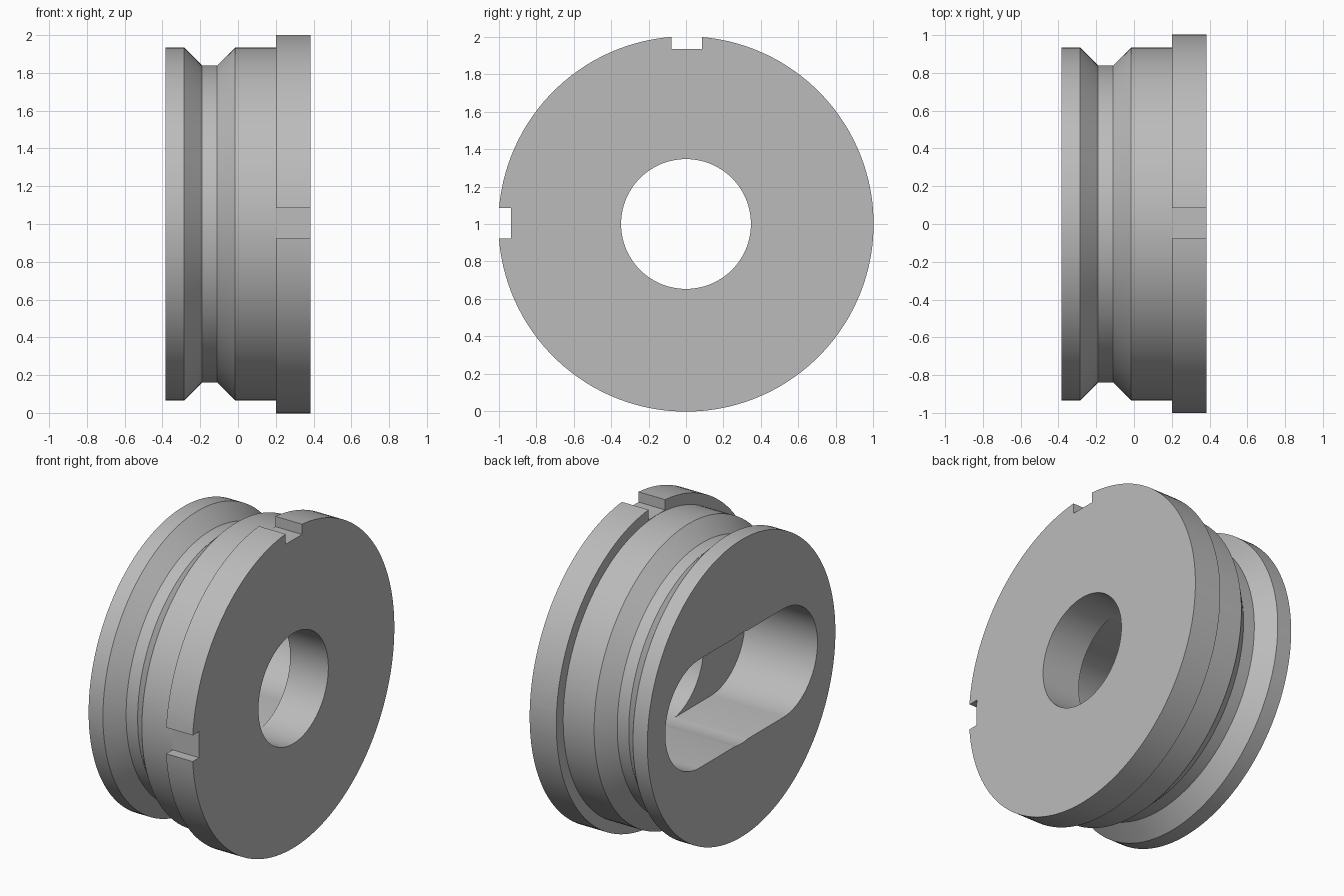
import bpy, bmesh
from math import pi, sin, cos
from mathutils import Matrix

cube = bpy.data.objects.get("Cube")
if cube:
    bpy.data.objects.remove(cube, do_unlink=True)

SEGMENTS = 128
CENTRE = Matrix.Translation((0, 0, 1))

grey = bpy.data.materials.new("plain grey")
grey.use_nodes = True
colour = (0.5, 0.5, 0.5, 1)
grey.diffuse_color = colour
grey.node_tree.nodes["Principled BSDF"].inputs["Base Color"].default_value = colour


def make_object(name, bm):
    bmesh.ops.recalc_face_normals(bm, faces=bm.faces)
    bm.transform(CENTRE)
    mesh = bpy.data.meshes.new(name)
    bm.to_mesh(mesh)
    bm.free()
    mesh.materials.append(grey)
    obj = bpy.data.objects.new(name, mesh)
    bpy.context.collection.objects.link(obj)
    return obj


def loft(name, rings):
    """Skin a row of matching rings and cap both ends."""
    bm = bmesh.new()
    loops = [[bm.verts.new(p) for p in ring] for ring in rings]
    for a, b in zip(loops, loops[1:]):
        for i in range(len(a)):
            j = (i + 1) % len(a)
            bm.faces.new((a[i], a[j], b[j], b[i]))
    bm.faces.new(loops[0])
    bm.faces.new(loops[-1])
    return make_object(name, bm)


def ring(x, radius, spread=0.0):
    """Circle across the axle, or a slot outline when spread along y."""
    points = []
    for i in range(SEGMENTS):
        t = 2 * pi * (i + 0.5) / SEGMENTS
        side = spread if cos(t) > 0 else -spread
        points.append((x, radius * cos(t) + side, radius * sin(t)))
    return points


# Turned body with a V groove and a wide collar: (x, radius)
profile = [(-0.385, 0.934), (-0.285, 0.934), (-0.19, 0.84), (-0.11, 0.84),
           (-0.015, 0.934), (0.2, 0.934), (0.2, 1.003), (0.385, 1.003)]
body = loft("grooved_collar", [ring(x, r) for x, r in profile])

# Through bore, and the blind slot in the narrow end
cutters = [
    loft("bore_cutter", [ring(-0.6, 0.347), ring(0.6, 0.347)]),
    loft("slot_cutter", [ring(-0.6, 0.341, 0.415), ring(0.12, 0.341, 0.415)]),
]

# Four notches around the collar
for k in range(4):
    bm = bmesh.new()
    bmesh.ops.create_cube(bm, size=1)
    bm.transform(Matrix.Rotation(k * pi / 2 - 0.004, 4, 'X')
                 @ Matrix.Translation((0.345, 0, 1.035))
                 @ Matrix.Diagonal((0.31, 0.164, 0.2, 1)))
    cutters.append(make_object("notch_cutter", bm))

bpy.ops.object.select_all(action='DESELECT')
bpy.context.view_layer.objects.active = body
body.select_set(True)
for cutter in cutters:
    cutter.hide_render = True
    mod = body.modifiers.new("cut", 'BOOLEAN')
    mod.operation = 'DIFFERENCE'
    mod.solver = 'EXACT'
    mod.object = cutter
    bpy.ops.object.modifier_apply(modifier=mod.name)
    bpy.data.objects.remove(cutter, do_unlink=True)

# Smooth the turned surfaces, keep machined edges crisp
bpy.ops.object.shade_smooth_by_angle(angle=pi / 7)
